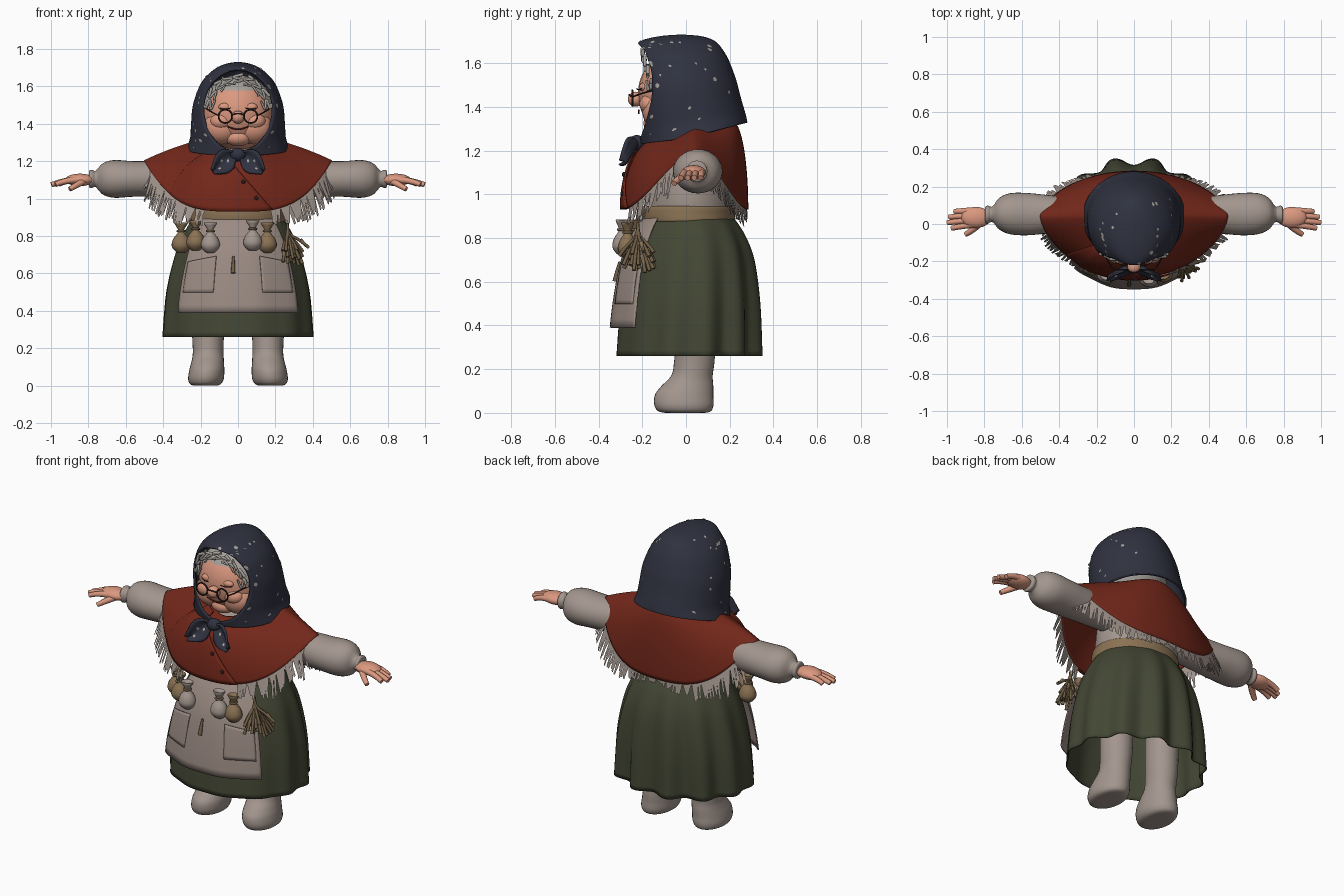
import bpy, bmesh, random
from math import sin, cos, asin, pi, sqrt, copysign, radians
from mathutils import Vector

random.seed(4)
cube = bpy.data.objects.get("Cube")
if cube:
    bpy.data.objects.remove(cube)


def material(name, code):
    rgb = [int(code[i:i + 2], 16) / 255 for i in (0, 2, 4)]
    lin = [((c + .055) / 1.055) ** 2.4 for c in rgb] + [1]
    m = bpy.data.materials.new(name)
    m.use_nodes = True
    m.diffuse_color = lin
    m.node_tree.nodes["Principled BSDF"].inputs["Base Color"].default_value = lin
    return m


NAVY, RED = material("navy cloth", "303240"), material("rust wool", "73271a")
GREEN, LINEN = material("moss cloth", "434734"), material("linen", "a3968e")
SKIN, TAN = material("skin", "da987f"), material("tan leather", "8a7254")
DARK, GREY = material("dark wire", "281e1c"), material("grey hair", "a5a09a")
BROWN, APRON = material("dried herb", "6f5e46"), material("apron cloth", "9b8b83")


def finish(name, bm, mats):
    bmesh.ops.remove_doubles(bm, verts=bm.verts, dist=.0003)
    bmesh.ops.recalc_face_normals(bm, faces=bm.faces)
    me = bpy.data.meshes.new(name)
    bm.to_mesh(me)
    bm.free()
    for p in me.polygons:
        p.use_smooth = True
    me.set_sharp_from_angle(angle=radians(50))
    ob = bpy.data.objects.new(name, me)
    bpy.context.collection.objects.link(ob)
    for m in mats:
        me.materials.append(m)
    return ob


def surf(name, f, nu, nv, mat, thick=0):
    """Grid surface from a function of u and v."""
    bm = bmesh.new()
    g = [[bm.verts.new(f(i / nu, j / nv)) for i in range(nu + 1)] for j in range(nv + 1)]
    for a, b in zip(g, g[1:]):
        for i in range(nu):
            bm.faces.new((a[i], a[i + 1], b[i + 1], b[i]))
    ob = finish(name, bm, [mat])
    if thick:
        mod = ob.modifiers.new("thickness", "SOLIDIFY")
        mod.thickness, mod.offset = thick, 0
    return ob


def mix(a, b, t):
    return a + (b - a) * t


def along(rows, t):
    """Smooth interpolation through table rows."""
    n = len(rows) - 1
    i = min(int(t * n), n - 1)
    t = t * n - i
    quad = zip(rows[max(i - 1, 0)], rows[i], rows[i + 1], rows[min(i + 2, n)])
    return [b + .5 * t * (c - a + t * (2 * a - 5 * b + 4 * c - d + t * (3 * (b - c) + d - a)))
            for a, b, c, d in quad]


def rings(name, rows, mat, place=lambda p: p, nu=32, nv=32):
    """Loft of ellipses; each row is height, x radius, low y, high y."""
    def f(u, v):
        z, w, lo, hi = along(rows, v)
        t = 2 * pi * u
        return place(Vector((w * cos(t), (lo + hi) / 2 + (hi - lo) / 2 * sin(t), z)))
    return surf(name, f, nu, nv, mat)


def ball(name, c, r, mat):
    def f(u, v):
        a, b = 2 * pi * u, pi * v
        return Vector(c) + Vector((r[0] * sin(b) * cos(a), r[1] * sin(b) * sin(a), r[2] * cos(b)))
    return surf(name, f, 28, 20, mat)


def tubes(name, paths, r, mat, tip=1, cyclic=False):
    cu = bpy.data.curves.new(name, "CURVE")
    cu.dimensions, cu.bevel_depth, cu.bevel_resolution, cu.use_fill_caps = "3D", r, 2, True
    for path in paths:
        s = cu.splines.new("NURBS")
        s.points.add(len(path) - 1)
        for k, p in enumerate(path):
            s.points[k].co = (*p, 1)
            s.points[k].radius = mix(1, tip, k / (len(path) - 1))
        s.order_u, s.resolution_u, s.use_endpoint_u, s.use_cyclic_u = 3, 4, not cyclic, cyclic
    cu.materials.append(mat)
    ob = bpy.data.objects.new(name, cu)
    bpy.context.collection.objects.link(ob)
    bpy.ops.object.select_all(action="DESELECT")
    ob.select_set(True)
    bpy.context.view_layer.objects.active = ob
    bpy.ops.object.convert(target="MESH")


def circle(c, r, n=12):
    return [(c[0] + r * cos(2 * pi * k / n), c[1], c[2] + r * sin(2 * pi * k / n)) for k in range(n)]


# Head and face, with hair at the back and around the forehead
def face(x, z, out=0):
    return Vector((x, -.03 - .19 * sqrt(max(0, 1 - (x / .2) ** 2 - ((z - 1.46) / .2) ** 2)) - out, z))


head = ball("head", (0, -.03, 1.46), (.2, .19, .2), SKIN)
head.data.materials.append(GREY)
for p in head.data.polygons:
    x, y, z = p.center
    p.material_index = int(y > .02 or (z > 1.47 and (x / .175) ** 2 + ((z - 1.45) / .135) ** 2 > 1))
ball("nose", (0, -.23, 1.435), (.036, .036, .034), SKIN)
ball("chin", (0, -.14, 1.325), (.07, .055, .045), SKIN)
for s, side in ((1, "left"), (-1, "right")):
    ball(side + "_jowl", (s * .085, -.115, 1.38), (.1, .085, .09), SKIN)
    ball(side + "_cheek", (s * .088, -.163, 1.412), (.06, .05, .046), SKIN)
    ball(side + "_eyelid", face(s * .07, 1.49, -.012), (.034, .02, .021), SKIN)
tubes("lashes", [[face(s * (.07 + d), 1.478 + 6 * d * d, .01) for d in (-.03, -.015, 0, .015, .03)]
                 for s in (1, -1)], .0025, DARK)
tubes("mouth", [[face(x, 1.37 + 5 * x * x, .017) for x in (-.055, -.035, -.012, .012, .035, .055)]], .004, RED)

# Curls around the forehead
curls = []
for k in range(9):
    a, path = radians(10 + k * 20), []
    for j in range(9):
        r, w = 1 - .035 * j, .028 * sin(j * 1.3 + 2 * k)
        p = face(.18 * r * cos(a) + w * sin(a), 1.475 + .19 * r * sin(a) - w * cos(a), .012)
        p.y = min(p.y, -.15 - .05 * sin(a))
        path.append(p)
    curls.append(path)
tubes("forehead_curls", curls, .009, GREY, .6)

# Spectacles
tubes("spectacle_rims", [circle((s * .068, -.245, 1.44), .037) for s in (1, -1)], .0045, DARK, cyclic=True)
tubes("spectacle_arms", [[(s * .105, -.245, 1.445), (s * .15, -.2, 1.465), (s * .18, -.1, 1.49)]
                         for s in (1, -1)], .004, DARK)
tubes("spectacle_bridge", [[(-.033, -.245, 1.445), (0, -.275, 1.465), (.033, -.245, 1.445)]], .004, DARK)

# Headscarf with an oval opening
HOOD = [(1.725, 0, -.02, -.02), (1.717, .055, -.12, .07), (1.695, .11, -.205, .13), (1.655, .16, -.225, .165),
        (1.6, .2, -.24, .195), (1.5, .235, -.24, .23), (1.4, .245, -.23, .25), (1.32, .25, -.215, .265),
        (1.255, .268, -.2, .275)]


def hood(u, v):
    z, w, lo, hi = along(HOOD, v)
    q = 1 - ((z - 1.48) / .205) ** 2
    a = asin(min(.97, .185 * sqrt(q) / w)) if q > 0 else 0
    t = mix(a, 2 * pi - a, u)
    y = (lo + hi) / 2 - (hi - lo) / 2 * cos(t)
    return Vector((w * sin(t), y, z + (.26 if y > 0 else .12) * y * min(1, max(0, (1.47 - z) / .2))))


def scarf_print(bm, f, u, v, r, away):
    """Small flat patch lying on the outside of a surface."""
    p = f(u, v)
    du, dv = (f(u + .005, v) - p).normalized(), (f(u, v + .005) - p).normalized()
    n = du.cross(dv).normalized()
    n = n if n.dot(p - away) > 0 else -n
    bm.faces.new([bm.verts.new(p + n * .009 + r * (du * cos(j * 1.257) + dv * sin(j * 1.257))) for j in range(5)])


surf("headscarf", hood, 64, 72, NAVY, .012)
prints = bmesh.new()
for k in range(48):
    u = .5 + copysign(.49 * random.random() ** .4, k % 2 - .5)
    scarf_print(prints, hood, u, random.uniform(.2, .95), random.uniform(.006, .013), Vector((0, .03, 1.45)))
ball("scarf_knot", (0, -.225, 1.235), (.042, .035, .036), NAVY)
for s, side in ((1, "left"), (-1, "right")):
    def tail(u, v):
        w = (u - .5) * (.02 + .085 * sin(pi * min(v, .98) ** .8))
        return Vector((s * (.02 + .115 * v) + s * w * .6, -.23 - .06 * v - .015 * cos(6 * u), 1.24 - .095 * v + w))
    surf(side + "_scarf_tail", tail, 8, 12, NAVY, .012)
    for u, v in ((.4, .35), (.65, .55), (.3, .75)):
        scarf_print(prints, tail, u, v, .009, Vector((0, 0, 1.2)))
finish("headscarf_print", prints, [GREY])


# Shawl with an overlapping front panel, buttons and fringe
def shawl(t, v, out=0):
    c, s = cos(t), sin(t)
    y = .04 + (.24 * s ** 1.2 if s > 0 else -.325 * abs(s) ** 1.3)
    a, w = v * pi / 2, .8 * c * c
    S, T = mix(sin(a), v, w), mix(1 - cos(a), v, w)
    return Vector((mix(.13 * c, .5 * c, S) + out * c, mix(.04 + .17 * s, y, S) + out * s,
                   mix(1.33 + .08 * min(0, s), .93 + .27 * abs(c) ** 3.3, T) + out * (1 - v)))


surf("shawl", lambda u, v: shawl(2 * pi * u, v), 96, 28, RED, .01)
surf("shawl_front_panel", lambda u, v: shawl(mix(-2.4, -1.95 + .75 * v, u), mix(.05, 1, v), .014 * min(1, 4 * u)),
     20, 20, RED, .008)
for k, v in enumerate((.5, .68, .86)):
    ball("shawl_button_%d" % (k + 1), shawl(-2.02 + .75 * v, v, .02), (.011, .008, .011), DARK)
bm = bmesh.new()
for k in range(220):
    t = 2 * pi * k / 220
    c, s = cos(t), sin(t)
    if s < 0 and abs(c) < .35:
        continue
    p, side = shawl(t, .99), (shawl(t + .02, .99) - shawl(t - .02, .99)).normalized()
    size = random.uniform(.09, .15) * (.2 + .8 * min(1, 1.3 * abs(c)))
    tip = p + Vector((.35 * c, .4 * s * abs(c), -1)) * size + side * random.uniform(-.02, .02)
    bm.faces.new([bm.verts.new(q) for q in (p - side * .009, p + side * .009, tip + side * .006, tip - side * .006)])
finish("shawl_fringe", bm, [LINEN])

# Blouse body and belt
rings("blouse", [(.86, .23, -.17, .21), (1, .245, -.17, .215), (1.15, .22, -.14, .2), (1.26, .1, -.06, .13),
                 (1.32, .08, -.05, .1)], LINEN)
rings("belt", [(.875, .235, -.19, .2), (.878, .252, -.2, .222), (.91, .252, -.205, .224), (.942, .248, -.2, .222),
               (.945, .23, -.18, .2)], TAN, nu=48)

# Sleeves and hands
for s, side in ((1, "left"), (-1, "right")):
    rings(side + "_sleeve", [(.22, .09, -.03, .13), (.42, .095, -.045, .15), (.56, .095, -.06, .165),
                             (.66, .101, -.055, .165), (.72, .085, -.03, .14), (.75, .055, .005, .1),
                             (.765, .042, .01, .092), (.78, .048, .002, .098), (.795, .044, .008, .09),
                             (.795, 0, .05, .05)], LINEN, lambda p: Vector((s * p.z, p.y, 1.105 + p.x)))
    ball(side + "_palm", (s * .845, .035, 1.1), (.08, .056, .033), SKIN)
    tubes(side + "_fingers", [[(s * .85, .035 + d, 1.1), (s * .92, .03 + 1.1 * d, 1.1), (s * end, .022 + 1.25 * d, 1.075)]
          for d, end in ((-.036, .975), (-.012, .998), (.012, .99), (.036, .96))], .019, SKIN, .7)
    tubes(side + "_thumb", [[(s * .81, .02, 1.1), (s * .86, -.035, 1.075), (s * .9, -.055, 1.05)]], .021, SKIN, .65)

# Skirt with folds
SKIRT = [(.9, .235, -.17, .21), (.82, .285, -.22, .265), (.7, .335, -.265, .308), (.5, .38, -.298, .33),
         (.26, .398, -.318, .335)]


def skirt(t, v, out=0):
    z, w, lo, hi = along(SKIRT, v)
    k = 1 - v * cos(12 * (t - pi / 2)) * mix(.008, .075, ((sin(t) + 1) / 2) ** 1.5)
    return Vector(((w * k + out) * cos(t), (lo + hi) / 2 + ((hi - lo) / 2 * k + out) * sin(t), z))


surf("skirt", lambda u, v: skirt(2 * pi * u, v), 144, 24, GREEN, .006)


# Apron with pockets and tassel
def apron(s, t, out=0):
    return skirt(-pi / 2 + s * mix(.8, .83, t), t * .855, .018 + .022 * t + out)


surf("apron", lambda u, v: apron(2 * u - 1, v), 40, 24, APRON, .006)
for s, side in ((1, "left"), (-1, "right")):
    surf(side + "_apron_pocket", lambda u, v: apron(s * mix(.38, .92, u), mix(.6 + .05 * u, .88, v), .008 - .005 * v),
         12, 10, APRON, .008)
tubes("apron_tassel", [[apron(-.08, .6, .006), apron(-.08, .66, .008), apron(-.08, .74, .008)]], .006, BROWN, 2)


# Pouches and herb bundle hung from the belt
def hang(x, out):
    return skirt(-pi / 2 + asin(x / .37), .22, out)


POUCH = [(-.075, 0, 0, 0), (-.072, .025, -.022, .022), (-.04, .05, -.045, .045), (0, .042, -.038, .038),
         (.032, .018, -.018, .018), (.05, .017, -.017, .017), (.086, .036, -.03, .03), (.075, 0, 0, 0)]
ties = []
for k, (x, mat) in enumerate(((-.31, TAN), (-.23, TAN), (-.15, LINEN), (.08, LINEN), (.16, TAN))):
    c = hang(x, .085)
    c.z = .785 + .012 * (k % 2)
    rings("pouch_%d" % (k + 1), POUCH, mat, lambda p: p + c, 20, 24)
    ties.append([(c.x + .022 * cos(j), c.y + .022 * sin(j), c.z + .041) for j in range(6)])
tubes("pouch_ties", ties, .006, BROWN, cyclic=True)
top = Vector((.265, -.22, .84))
stems = []
for k in range(30):
    d = Vector((random.uniform(-.03, .12), random.uniform(-.09, .08), random.uniform(-.2, -.1)))
    stems.append([top + Vector((0, 0, .03)), top - Vector((0, 0, .03)), top + d * .6, top + d])
tubes("herb_bundle", stems, .006, BROWN, 1.5)
tubes("herb_leaves", [[p[2], p[2] * .5 + p[3] * .5, p[3]] for p in stems[::3]], .012, TAN, .3)

# Legs with soft boots
BOOT = [(0, 0, 0, 0), (.002, .07, -.11, .1), (.03, .094, -.143, .125), (.08, .094, -.143, .125),
        (.12, .088, -.115, .125), (.17, .082, -.068, .122), (.23, .083, -.055, .13), (.32, .088, -.05, .135),
        (.55, .09, -.05, .14)]
for s, side in ((1, "left"), (-1, "right")):
    rings(side + "_leg_and_boot", BOOT, LINEN,
          lambda p: p + Vector((s * (.16 + .1 * max(0, .15 - p.z)), 0, 0)), 32, 40)
